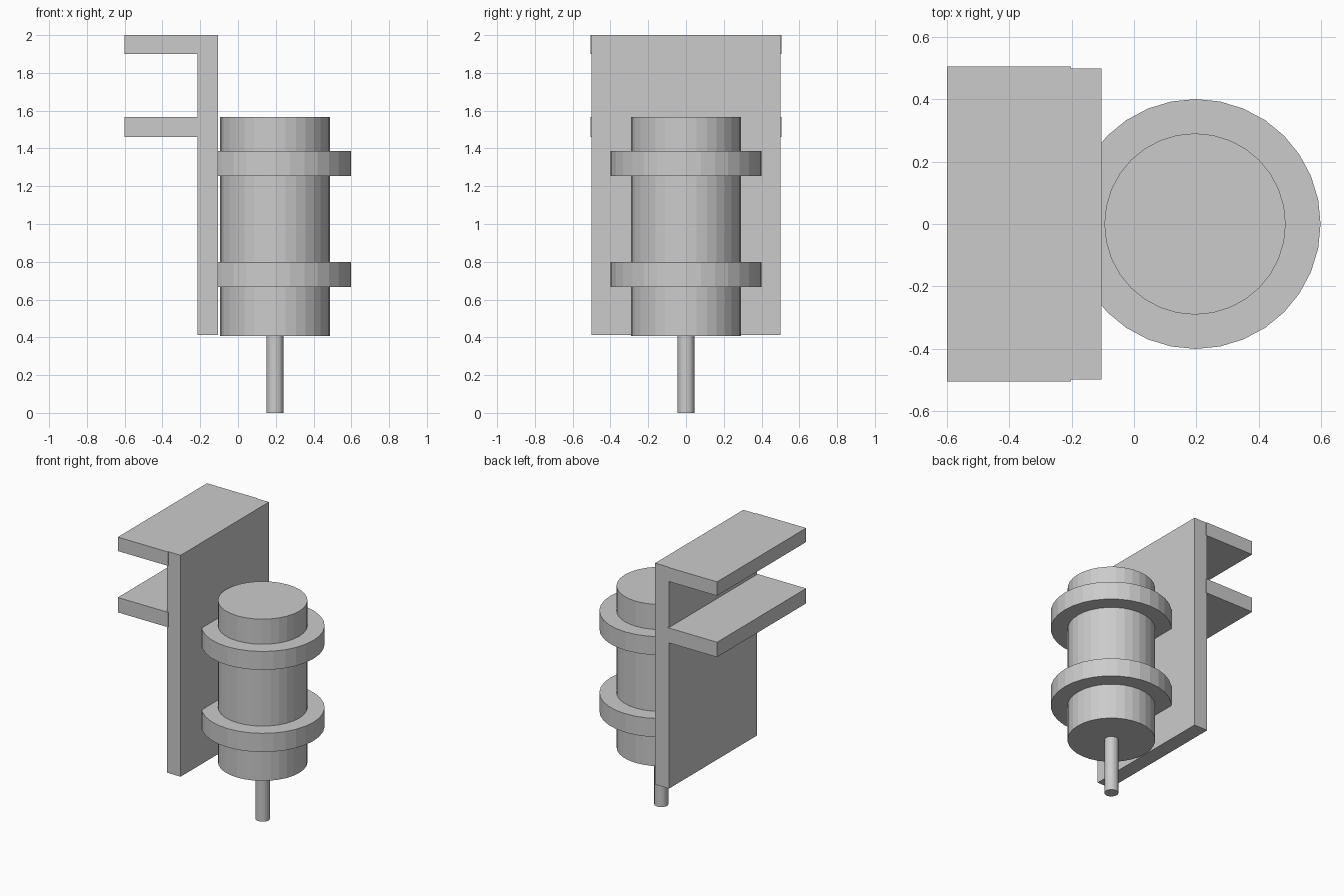
import bpy

if "Cube" in bpy.data.objects:
    bpy.data.objects.remove(bpy.data.objects["Cube"])


def box(name, x, y, z):
    """Box from (min, max) ranges on each axis."""
    centre = [(a + b) / 2 for a, b in (x, y, z)]
    bpy.ops.mesh.primitive_cube_add(size=1, location=centre)
    ob = bpy.context.object
    ob.name = name
    ob.scale = [b - a for a, b in (x, y, z)]
    bpy.ops.object.transform_apply(location=False, rotation=False, scale=True)
    return ob


def cylinder(name, x, radius, z0, z1):
    """Upright 32-sided cylinder on y = 0."""
    bpy.ops.mesh.primitive_cylinder_add(
        vertices=32, radius=radius, depth=z1 - z0, location=(x, 0, (z0 + z1) / 2))
    bpy.context.object.name = name
    return bpy.context.object


# Mounting plate with two shelves on its left side
box("back_plate", (-0.215, -0.105), (-0.5, 0.5), (0.412, 2.0))
for name, z0, z1 in (("upper_shelf", 1.9, 2.0), ("lower_shelf", 1.46, 1.567)):
    box(name, (-0.6, -0.203), (-0.505, 0.505), (z0, z1))

# Motor body and its thin shaft
cylinder("motor_body", 0.196, 0.291, 0.407, 1.567)
cylinder("shaft", 0.196, 0.046, 0.0, 0.42)

# Clamp rings, sunk into the plate
for name, z0, z1 in (("upper_clamp", 1.255, 1.387), ("lower_clamp", 0.666, 0.8)):
    cylinder(name, 0.198, 0.401, z0, z1)
